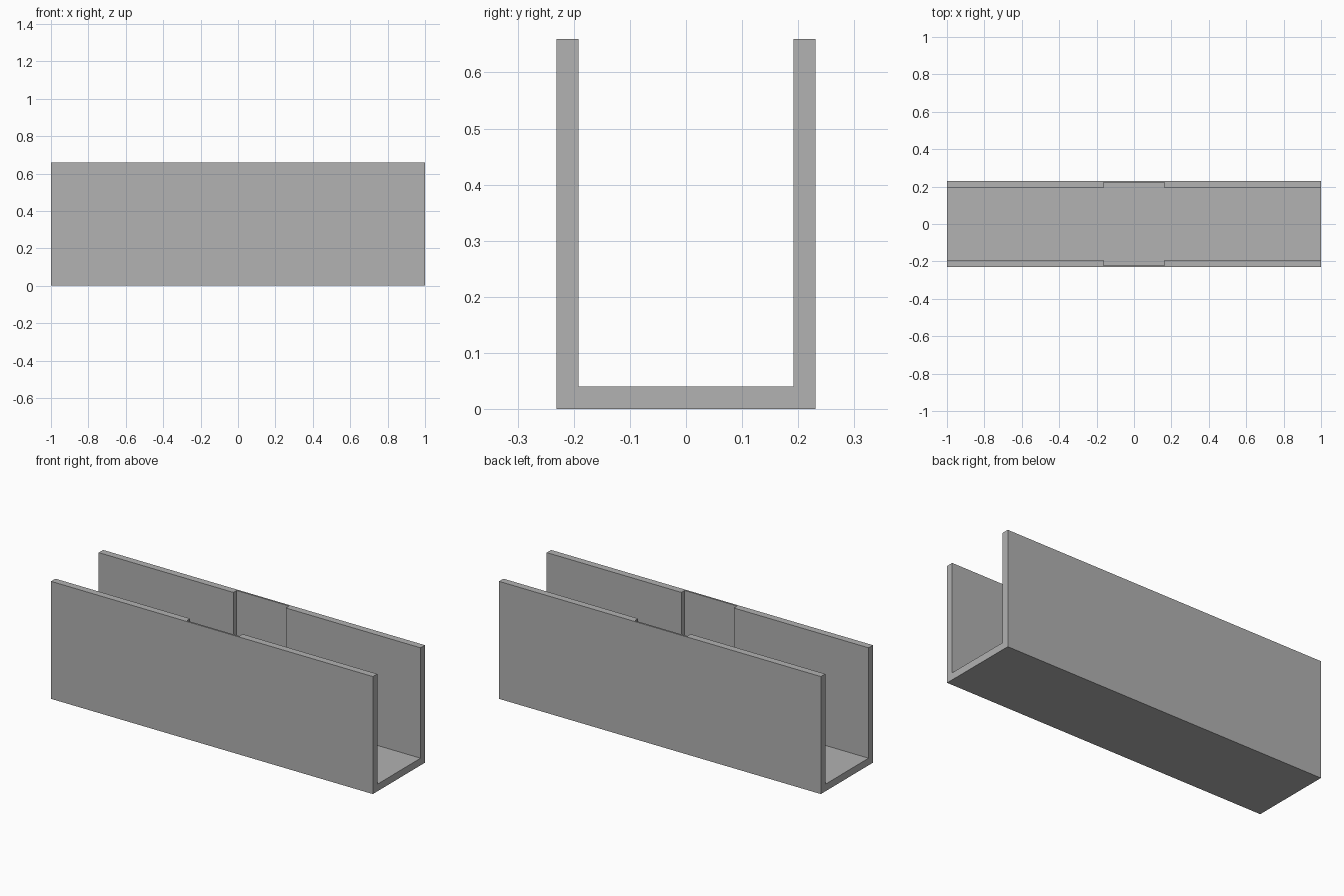
import bpy
import bmesh

cube = bpy.data.objects.get("Cube")
if cube:
    bpy.data.objects.remove(cube, do_unlink=True)

HALF_LENGTH, HALF_WIDTH, HEIGHT = 1.0, 0.231, 0.66
INNER, FLOOR = 0.192, 0.04          # inner wall face and floor thickness
SLOT_HALF, SLOT_FACE = 0.163, 0.221  # recess in each wall

grey = bpy.data.materials.new("plain grey")
grey.use_nodes = True
colour = (0.445, 0.445, 0.445, 1)
grey.diffuse_color = colour
grey.node_tree.nodes["Principled BSDF"].inputs["Base Color"].default_value = colour


def make_object(name, bm):
    bmesh.ops.recalc_face_normals(bm, faces=bm.faces)
    mesh = bpy.data.meshes.new(name)
    bm.to_mesh(mesh)
    bm.free()
    mesh.materials.append(grey)
    obj = bpy.data.objects.new(name, mesh)
    bpy.context.collection.objects.link(obj)
    return obj


def extrude(bm, points, direction):
    face = bm.faces.new([bm.verts.new(p) for p in points])
    result = bmesh.ops.extrude_face_region(bm, geom=[face])
    verts = [v for v in result["geom"] if isinstance(v, bmesh.types.BMVert)]
    bmesh.ops.translate(bm, verts=verts, vec=direction)


# U-shaped channel swept along its length
profile = [(-HALF_WIDTH, 0), (HALF_WIDTH, 0), (HALF_WIDTH, HEIGHT), (INNER, HEIGHT),
           (INNER, FLOOR), (-INNER, FLOOR), (-INNER, HEIGHT), (-HALF_WIDTH, HEIGHT)]
bm = bmesh.new()
extrude(bm, [(-HALF_LENGTH, y, z) for y, z in profile], (2 * HALF_LENGTH, 0, 0))
channel = make_object("channel", bm)

# Cutter for the two facing recesses, kept clear of the floor by a shared plane:
# each side gets its own block reaching into the open middle
bm = bmesh.new()
for side in (-1, 1):
    near, far = side * 0.1, side * SLOT_FACE
    outline = [(-SLOT_HALF, near), (SLOT_HALF, near), (SLOT_HALF, far), (-SLOT_HALF, far)]
    extrude(bm, [(x, y, FLOOR) for x, y in outline], (0, 0, HEIGHT))
cutter = make_object("recess_cutter", bm)

cut = channel.modifiers.new("wall recesses", "BOOLEAN")
cut.operation = "DIFFERENCE"
cut.solver = "EXACT"
cut.object = cutter

# Bake the cut and discard the cutter
bpy.context.view_layer.objects.active = channel
channel.select_set(True)
bpy.ops.object.modifier_apply(modifier=cut.name)
bpy.data.objects.remove(cutter, do_unlink=True)
